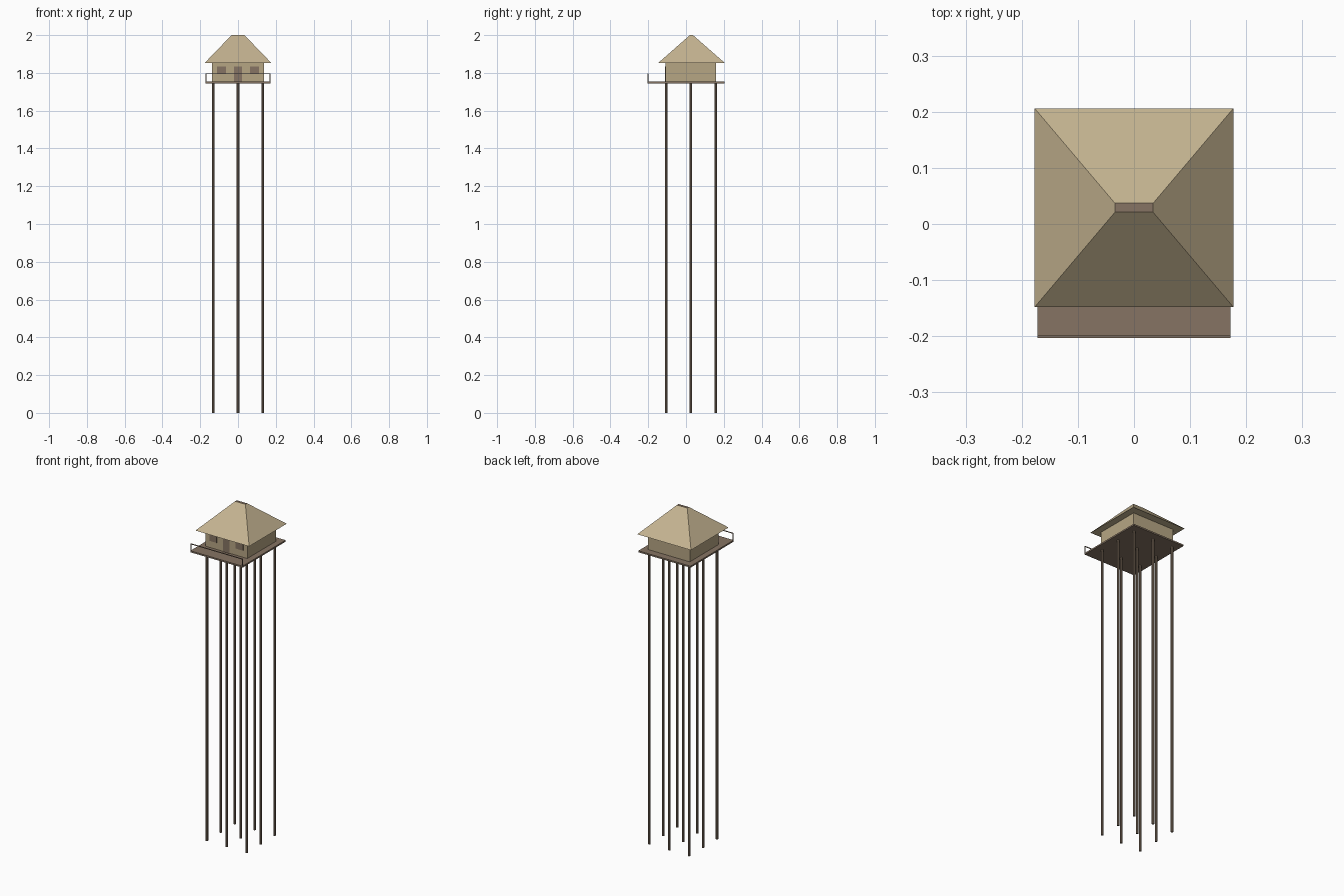
import bpy
import bmesh
from mathutils import Vector

cube = bpy.data.objects.get("Cube")
if cube:
    bpy.data.objects.remove(cube, do_unlink=True)


def material(name, color):
    m = bpy.data.materials.new(name)
    m.use_nodes = True
    m.diffuse_color = (*color, 1)
    m.node_tree.nodes["Principled BSDF"].inputs["Base Color"].default_value = (*color, 1)
    return m


THATCH = material("pale thatch", (0.55, 0.45, 0.28))
WALL = material("woven wall", (0.47, 0.38, 0.23))
WOOD = material("brown wood", (0.24, 0.175, 0.125))


def add_object(name, bm, *mats):
    mesh = bpy.data.meshes.new(name)
    bm.to_mesh(mesh)
    bm.free()
    for m in mats:
        mesh.materials.append(m)
    obj = bpy.data.objects.new(name, mesh)
    bpy.context.collection.objects.link(obj)
    return obj


def box(name, x, y, z, mat):
    """Box from (low, high) ranges on each axis."""
    bm = bmesh.new()
    bmesh.ops.create_cube(bm, size=1)
    for v in bm.verts:
        v.co = Vector([lo + (c + 0.5) * (hi - lo)
                       for c, (lo, hi) in zip(v.co, (x, y, z))])
    return add_object(name, bm, mat)


HOUSE_Y = 0.026
DECK_TOP = 1.754
EAVE = 1.852
WALL_FRONT = -0.108

# Nine tall stilts
for i in (-1, 0, 1):
    for j in (-1, 0, 1):
        bpy.ops.mesh.primitive_cylinder_add(
            vertices=8, radius=0.007, depth=1.746,
            location=(i * 0.131, HOUSE_Y + j * 0.131, 0.873))
        stilt = bpy.context.object
        stilt.name = "stilt"
        stilt.data.materials.append(WOOD)

# Platform and house body
box("platform", (-0.172, 0.172), (-0.203, 0.203), (1.745, DECK_TOP), WOOD)
box("house_walls", (-0.137, 0.137), (WALL_FRONT, 0.16), (DECK_TOP, EAVE), WALL)

# Door and windows as thin plates on the front wall
plate_y = (WALL_FRONT - 0.004, WALL_FRONT + 0.002)
box("door", (-0.021, 0.021), plate_y, (DECK_TOP, 1.833), WOOD)
for side, label in ((-1, "right"), (1, "left")):
    cx = side * 0.087
    box(label + "_window", (cx - 0.024, cx + 0.024), plate_y, (1.795, 1.833), WOOD)

# Front railing
rail_y = (-0.203, -0.199)
box("railing_bar", (-0.172, 0.172), rail_y, (1.793, 1.797), WOOD)
for side in (-1, 1):
    cx = side * 0.17
    box("railing_post", (cx - 0.002, cx + 0.002), rail_y, (DECK_TOP, 1.794), WOOD)

# Hipped roof with a narrow wooden ridge cap
bm = bmesh.new()
bmesh.ops.create_cube(bm, size=2)
for v in bm.verts:
    top = v.co.z > 0
    half_x, half_y = (0.034, 0.008) if top else (0.177, 0.177)
    v.co = Vector((v.co.x * half_x, 0.029 + v.co.y * half_y, 2.0 if top else EAVE))
bm.normal_update()
for f in bm.faces:
    f.material_index = 1 if f.normal.z > 0.95 else 0
add_object("roof", bm, THATCH, WOOD)
